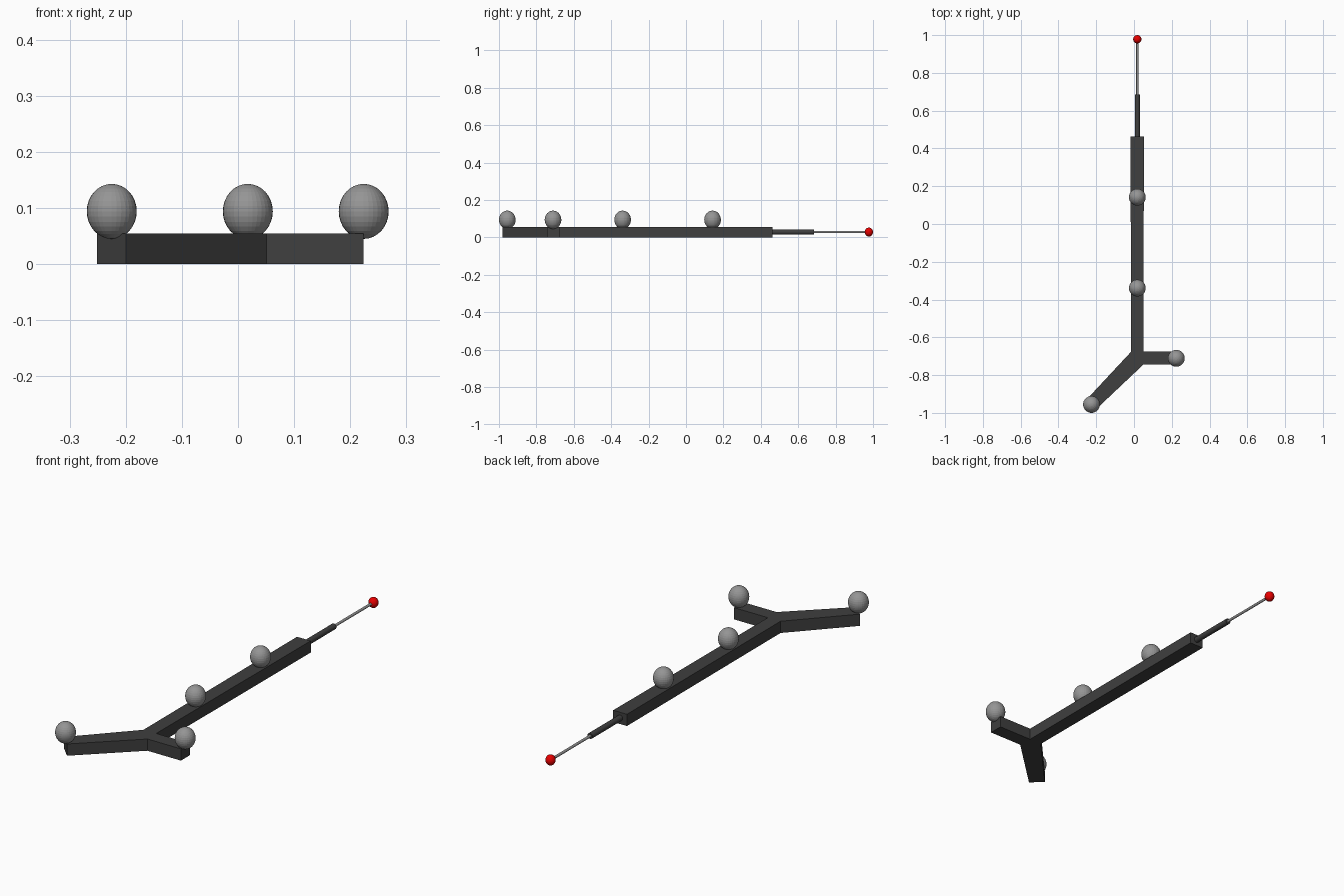
import bpy, bmesh, math

if "Cube" in bpy.data.objects:
    bpy.data.objects.remove(bpy.data.objects["Cube"])

CX = 0.0175   # axis of the shaft
CZ = 0.0275   # mid height of the frame


def paint(obj, name, colour):
    mat = bpy.data.materials.get(name) or bpy.data.materials.new(name)
    mat.diffuse_color = colour
    mat.use_nodes = True
    mat.node_tree.nodes["Principled BSDF"].inputs["Base Color"].default_value = mat.diffuse_color
    obj.data.materials.append(mat)


def ball(name, loc, r, rz, seg=32, rings=16):
    bpy.ops.mesh.primitive_uv_sphere_add(segments=seg, ring_count=rings, radius=1, location=loc)
    obj = bpy.context.object
    obj.name = name
    obj.scale = (r, r, rz)
    return obj


def rod(name, y0, y1, r):
    bpy.ops.mesh.primitive_cylinder_add(vertices=32, radius=r, depth=y1 - y0,
                                        location=(CX, (y0 + y1) / 2, CZ + 0.001),
                                        rotation=(math.pi / 2, 0, 0))
    obj = bpy.context.object
    obj.name = name
    return obj


# Forked frame: outline extruded upward
outline = [(-0.018, 0.463), (-0.016, -0.677), (-0.251, -0.929), (-0.200, -0.980),
           (0.051, -0.743), (0.224, -0.743), (0.224, -0.676), (0.049, -0.676),
           (0.053, 0.463)]
bm = bmesh.new()
face = bm.faces.new([bm.verts.new((x, y, 0)) for x, y in outline])
top = bmesh.ops.extrude_face_region(bm, geom=[face])["geom"]
bmesh.ops.translate(bm, vec=(0, 0, 0.055), verts=[v for v in top if isinstance(v, bmesh.types.BMVert)])
bmesh.ops.recalc_face_normals(bm, faces=bm.faces)
mesh = bpy.data.meshes.new("forked_frame")
bm.to_mesh(mesh)
bm.free()
frame = bpy.data.objects.new("forked_frame", mesh)
bpy.context.collection.objects.link(frame)
dark = (0.05, 0.05, 0.05, 1)
paint(frame, "dark_grey", dark)

# Collar and thin needle
paint(rod("collar", 0.45, 0.685, 0.0135), "dark_grey", dark)
paint(rod("needle", 0.68, 0.978, 0.006), "steel", (0.3, 0.3, 0.3, 1))

# Red probe tip
paint(ball("probe_tip", (CX, 0.978, CZ + 0.001), 0.022, 0.024), "red", (0.8, 0.0, 0.0, 1))

# Marker balls
for i, (x, y) in enumerate([(CX, 0.142), (CX, -0.339), (0.224, -0.711), (-0.225, -0.9555)]):
    paint(ball(f"marker_ball_{i + 1}", (x, y, 0.094), 0.0445, 0.049), "marker_grey", (0.3, 0.3, 0.3, 1))
